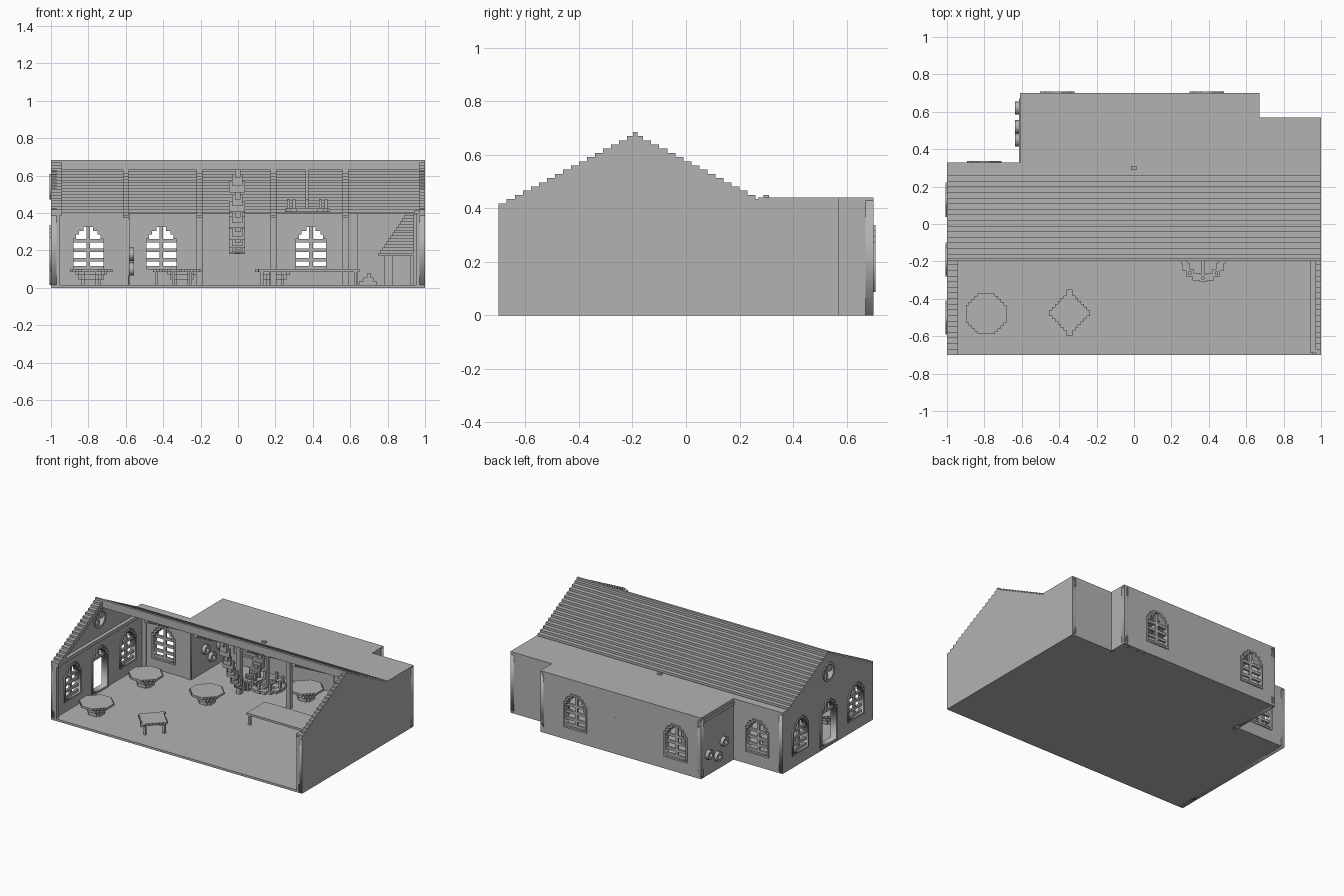
import bpy, bmesh, math
from mathutils import Matrix, Vector

if "Cube" in bpy.data.objects:
    bpy.data.objects.remove(bpy.data.objects["Cube"])

grey = bpy.data.materials.new("plain_grey")
grey.use_nodes = True
grey.diffuse_color = (0.45, 0.45, 0.45, 1)
grey.node_tree.nodes["Principled BSDF"].inputs["Base Color"].default_value = (0.45, 0.45, 0.45, 1)

V = 1 / 64          # block size
T = 0.03            # wall thickness
RIDGE = -0.19


def link(name, mesh):
    mesh.materials.clear()
    mesh.materials.append(grey)
    ob = bpy.data.objects.new(name, mesh)
    bpy.context.collection.objects.link(ob)
    return ob


def blocks(name, boxes):
    """One object out of (x0, x1, y0, y1, z0, z1) boxes."""
    bm = bmesh.new()
    for x0, x1, y0, y1, z0, z1 in boxes:
        m = Matrix.Translation(((x0 + x1) / 2, (y0 + y1) / 2, (z0 + z1) / 2))
        bmesh.ops.create_cube(bm, size=1, matrix=m @ Matrix.Diagonal((x1 - x0, y1 - y0, z1 - z0, 1)))
    me = bpy.data.meshes.new(name)
    bm.to_mesh(me)
    bm.free()
    return link(name, me)


def panel(name, axis, pos, thick, outline, holes=()):
    """Upright slab with holes, facing x or y, from a filled flat curve."""
    cu = bpy.data.curves.new(name, 'CURVE')
    cu.dimensions = '2D'
    cu.fill_mode = 'BOTH'
    cu.extrude = thick / 2
    for loop in [outline, *holes]:
        sp = cu.splines.new('POLY')
        sp.points.add(len(loop) - 1)
        for p, (u, v) in zip(sp.points, loop):
            p.co = (u, v, 0, 1)
        sp.use_cyclic_u = True
    tmp = bpy.data.objects.new("tmp", cu)
    bpy.context.collection.objects.link(tmp)
    bpy.context.view_layer.update()
    me = bpy.data.meshes.new_from_object(tmp.evaluated_get(bpy.context.evaluated_depsgraph_get()))
    bpy.data.objects.remove(tmp)
    rot = Matrix(((0, 0, 1), (1, 0, 0), (0, 1, 0))) if axis == 'x' else Matrix(((1, 0, 0), (0, 0, -1), (0, 1, 0)))
    off = Vector((pos, 0, 0)) if axis == 'x' else Vector((0, pos, 0))
    me.transform(Matrix.Translation(off) @ rot.to_4x4())
    return link(name, me)


def rect(u0, u1, v0, v1):
    return [(u0, v0), (u1, v0), (u1, v1), (u0, v1)]


def arch(c, z0=0.1, grow=0.0):
    """Stepped round-headed opening."""
    half = [(0.08, z0 - grow), (0.08, 0.26), (0.065, 0.26), (0.065, 0.285),
            (0.05, 0.285), (0.05, 0.305), (0.025, 0.305), (0.025, 0.325)]
    half = [(w + grow, z + (grow if i else 0)) for i, (w, z) in enumerate(half)]
    return [(c + w, z) for w, z in half] + [(c - w, z) for w, z in reversed(half)]


def ring(c, z, r, n=12):
    return [(c + r * math.cos(math.tau * i / n), z + r * math.sin(math.tau * i / n)) for i in range(n)]


def window(name, axis, pos, c):
    """Raised frame plus glazing bars."""
    panel(name + "_frame", axis, pos, T + 0.016, arch(c, grow=0.012), [arch(c)])
    bars = [(c - 0.01, c + 0.01, 0.1, 0.325)]
    bars += [(c - 0.08, c + 0.08, z, z + 0.018) for z in (0.1, 0.142, 0.192, 0.242)]
    h = 0.008
    blocks(name + "_bars", [(pos - h, pos + h, a, b, lo, hi) if axis == 'x' else (a, b, pos - h, pos + h, lo, hi)
                            for a, b, lo, hi in bars])


def disc_rows(cx, cy, r, z0, z1, diamond=False):
    """Blocky disc or diamond as rows of boxes."""
    n = round(r / V)
    out = []
    for j in range(-n, n):
        y = (j + 0.5) * V
        w = r - abs(y) if diamond else math.sqrt(max(r * r - y * y, 0))
        w = max(round(w / V), 1) * V
        out.append((cx - w, cx + w, cy + j * V, cy + (j + 1) * V, z0, z1))
    return out


# Roof steps: (y0, y1, top) going down from the ridge on each side
STEP, RISE, TOP = 0.03, 0.0157, 0.67
front = [(RIDGE - STEP * (k + 1), RIDGE - STEP * k, TOP - RISE * k) for k in range(17)]
back = [(RIDGE + STEP * k, RIDGE + STEP * (k + 1), TOP - RISE * k) for k in range(16)]


def stair(steps, x0, x1, drop=0.0, deep=0.032):
    return [(x0, x1, a, b, t - drop - deep, t - drop) for a, b, t in steps]


# Floor and roofs
foot = [(-0.61, 0.67, 0.33, 0.7), (0.67, 1, 0.33, 0.57)]
blocks("floor", [(*f, 0, V) for f in [(-1, 1, -0.7, 0.33)] + foot])
blocks("flat_roof", [(*f, 0.42, 0.44) for f in [(-1, 1, 0.27, 0.33)] + foot])
blocks("back_roof", stair(back, -1, 1))
blocks("left_front_eave", stair(front, 0.97, 1))
blocks("right_front_eave", stair(front, -1, -0.94))
blocks("ridge_cap", [(-1, 1, RIDGE - 0.008, RIDGE + 0.008, 0.63, 0.685)])


# Gable walls follow the stepped roof
def gable(y_end):
    pts = [(-0.7, 0)]
    for a, b, t in reversed(front):
        pts += [(a, t - 0.01), (b, t - 0.01)]
    for a, b, t in back:
        pts += [(a, t - 0.01), (b, t - 0.01)]
    return pts + [(back[-1][1], 0.43), (y_end, 0.43), (y_end, 0)]


RX = -1 + T / 2
panel("right_gable_wall", 'x', RX, T, gable(0.33),
      [arch(-0.5), arch(0.13), arch(RIDGE, 0.016), ring(RIDGE, 0.54, 0.055)])
panel("left_gable_wall", 'x', 1 - T / 2, T, gable(0.57))
window("gable_front_window", 'x', RX, -0.5)
window("gable_back_window", 'x', RX, 0.13)
panel("door_frame", 'x', RX, T + 0.016, arch(RIDGE, 0.028, 0.012), [arch(RIDGE, 0.03)])
blocks("door_transom", [(RX - 0.008, RX + 0.008, RIDGE - 0.08, RIDGE + 0.08, 0.25, 0.266),
                        (RX - 0.008, RX + 0.008, RIDGE - 0.008, RIDGE + 0.008, 0.26, 0.325)])
panel("round_window_frame", 'x', RX, T + 0.016, ring(RIDGE, 0.54, 0.068), [ring(RIDGE, 0.54, 0.052)])
blocks("round_window_bars", [(RX - 0.008, RX + 0.008, RIDGE - 0.055, RIDGE + 0.055, 0.532, 0.548),
                             (RX - 0.008, RX + 0.008, RIDGE - 0.008, RIDGE + 0.008, 0.485, 0.595)])

# Back walls
for name, y, x0, x1, wins in (("back_right_wall", 0.315, -1, -0.61, [-0.8]),
                              ("back_middle_wall", 0.685, -0.61, 0.67, [-0.41, 0.39]),
                              ("back_left_wall", 0.555, 0.64, 1, [])):
    panel(name, 'y', y, T, rect(x0, x1, 0, 0.43), [arch(c) for c in wins])
    for i, c in enumerate(wins):
        window(f"{name}_window_{i}", 'y', y, c)
panel("extension_right_wall", 'x', -0.595, T, rect(0.3, 0.7, 0, 0.43))
panel("extension_left_wall", 'x', 0.655, T, rect(0.54, 0.7, 0, 0.43))

# Round ornaments on the extension wall
for i, (y, z, r) in enumerate(((0.62, 0.15, 0.035), (0.52, 0.1, 0.035), (0.45, 0.18, 0.035))):
    panel(f"wall_ornament_{i}", 'x', -0.595, 0.08, ring(y, z, r, 8), [ring(y, z, r * 0.45, 8)])

# Timber frame: posts, beams and rafters
POSTS = (-0.6, -0.205, 0.19, 0.575)
H = V
blocks("posts", [(x - H, x + H, 0.295, 0.325, 0, 0.42) for x in POSTS + (-0.955, 0.955)])
blocks("long_beam", [(-0.97, 0.97, 0.295, 0.325, 0.395, 0.42)])
blocks("gable_beams", [(s * 0.96 - H, s * 0.96 + H, -0.69, 0.3, 0.39, 0.415) for s in (-1, 1)])
blocks("front_posts", [(s * 0.97 - H, s * 0.97 + H, -0.7, -0.67, 0, 0.4) for s in (-1, 1)])
blocks("rafters", [b for x in POSTS for b in stair(back, x - H, x + H, 0.03)])
blocks("extension_joists", [(x - H, x + H, 0.3, 0.67, 0.395, 0.42) for x in POSTS])

# Round tables
for i, (x, y) in enumerate(((-0.79, -0.48), (-0.78, 0.065), (-0.3, 0.075), (0.2, 0.49))):
    blocks(f"round_table_{i}", disc_rows(x, y, 7 * V, 0.085, 0.1) + disc_rows(x, y, 5 * V, 0.07, 0.085)
           + disc_rows(x, y, 4 * V, 0.045, 0.07) + disc_rows(x, y, 3 * V, V, 0.045))

# Diamond table with four legs
legs = [(-0.345 + a - 0.008, -0.345 + a + 0.008, -0.475 + b - 0.008, -0.475 + b + 0.008, V, 0.09)
        for a, b in ((0.09, 0), (-0.09, 0), (0, 0.09), (0, -0.09))]
blocks("diamond_table", disc_rows(-0.345, -0.475, 0.12, 0.085, 0.1, True) + legs)

# Long table
blocks("long_table", [(0.11, 0.65, -0.06, 0.15, 0.085, 0.1)]
       + [(x, x + V, y, y + V, V, 0.09) for x in (0.12, 0.62) for y in (-0.055, 0.13)])

# Garland hung from the ridge to the long beam
links = []
for i in range(34):
    t = i / 33
    y = -0.17 + 0.47 * t
    z = 0.62 * (1 - t) + 0.42 * t - 1.2 * t * (1 - t)
    w = V * (1 + (i % 3))
    links.append((-w, w * 0.8, y - 0.01, y + 0.01, z - 0.03, z + 0.03))
blocks("garland", links)

# Chandelier ring with candles
cx, r = 0.37, 0.1
arms = [(cx - 0.008, cx + 0.008, RIDGE - 0.008, RIDGE + 0.008, 0.4, 0.66),
        (cx - r, cx + r, RIDGE - 0.008, RIDGE + 0.008, 0.405, 0.42),
        (cx - 0.008, cx + 0.008, RIDGE - r, RIDGE + r, 0.405, 0.42)]
for i in range(16):
    a = math.tau * i / 16
    x, y = cx + r * math.cos(a), RIDGE + r * math.sin(a)
    arms.append((x - 0.02, x + 0.02, y - 0.02, y + 0.02, 0.405, 0.425))
    if i % 2 == 0:
        arms.append((x - 0.008, x + 0.008, y - 0.008, y + 0.008, 0.42, 0.475))
blocks("chandelier", arms)

# Corner fireplace with a stepped hood, and a log pile
hood = [(0.75 + 0.0107 * k, 0.96, 0.3 + 0.01 * k, 0.54, 0.17 + V * k, 0.17 + V * (k + 1)) for k in range(15)]
blocks("fireplace", hood + [(0.78, 0.83, 0.32, 0.54, V, 0.17), (0.92, 0.97, 0.32, 0.54, V, 0.17),
                            (0.83, 0.92, 0.5, 0.54, V, 0.17)])
blocks("log_pile", [(0.65 + 0.02 * k, 0.74 - 0.015 * k, 0.36, 0.5, V + 0.02 * k, V + 0.02 * (k + 1)) for k in range(3)])
